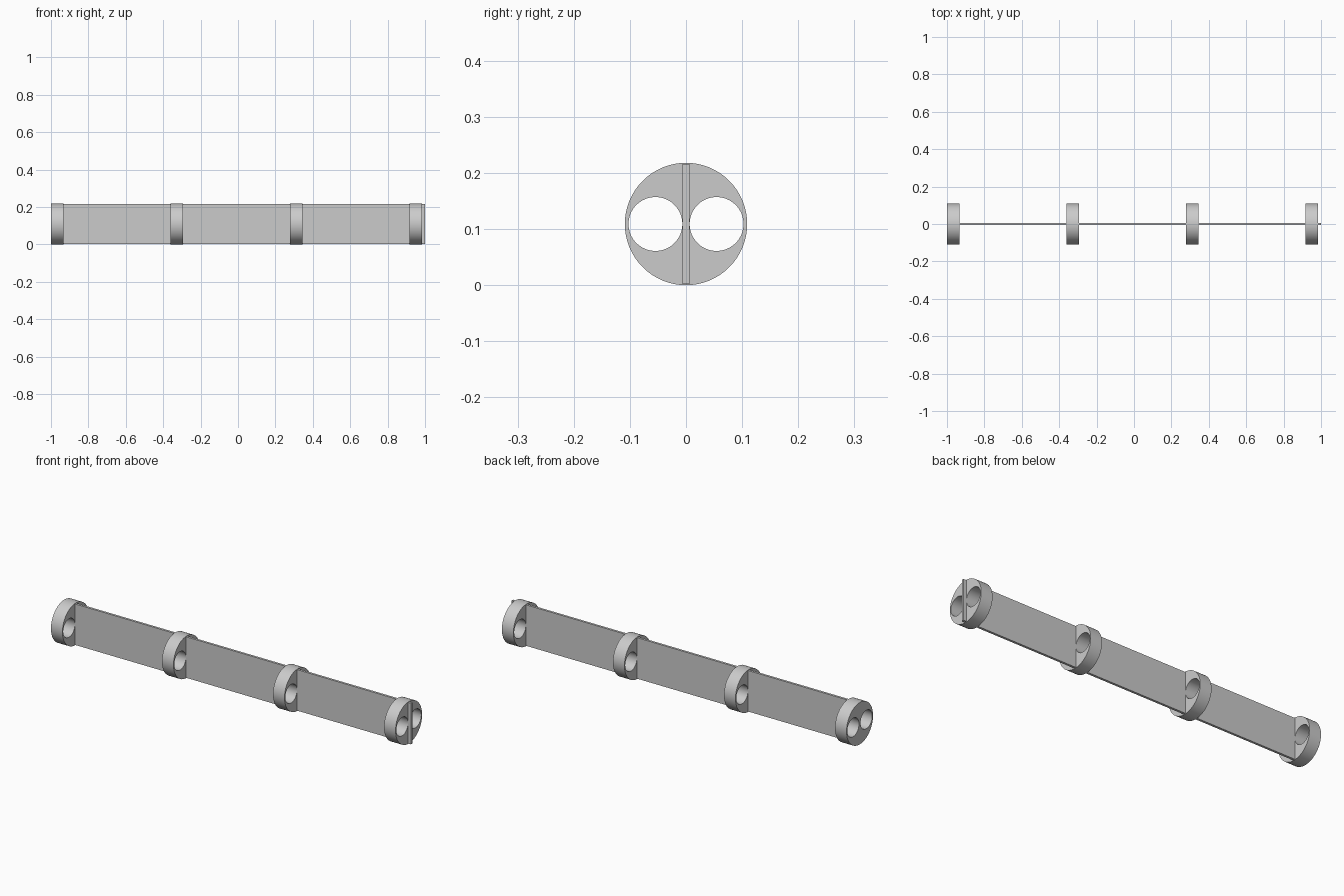
import bpy, bmesh, math
from mathutils import Matrix

cube = bpy.data.objects.get("Cube")
if cube:
    bpy.data.objects.remove(cube)

RADIUS, WIDTH, HOLE_R, HOLE_Y = 0.109, 0.066, 0.048, 0.0545
FIRST_X, SPACING = -1 + WIDTH / 2, 0.639

grey = bpy.data.materials.new("light grey")
grey.use_nodes = True
grey.diffuse_color = (0.6, 0.6, 0.6, 1)
grey.node_tree.nodes["Principled BSDF"].inputs["Base Color"].default_value = (0.6, 0.6, 0.6, 1)


def add_circle(curve, cx, radius, sides):
    spline = curve.splines.new("POLY")
    spline.points.add(sides - 1)
    spline.use_cyclic_u = True
    for i, p in enumerate(spline.points):
        a = math.tau * i / sides
        p.co = (cx + radius * math.cos(a), radius * math.sin(a), 0, 1)


def add_object(name, mesh, location):
    obj = bpy.data.objects.new(name, mesh)
    obj.location = location
    bpy.context.collection.objects.link(obj)
    return obj


# Disc profile with two round holes, extruded along its axis
profile = bpy.data.curves.new("disc_profile", "CURVE")
profile.dimensions = "2D"
profile.fill_mode = "BOTH"
profile.extrude = WIDTH / 2
add_circle(profile, 0, RADIUS, 96)
for side in (-1, 1):
    add_circle(profile, side * HOLE_Y, HOLE_R, 64)
helper = add_object("disc_profile", profile, (0, 0, 0))
bpy.context.view_layer.update()
evaluated = helper.evaluated_get(bpy.context.evaluated_depsgraph_get())
disc_mesh = bpy.data.meshes.new_from_object(evaluated)
bpy.data.objects.remove(helper)

# Weld, turn the axis along x, smooth the round walls and keep the rims sharp
bm = bmesh.new()
bm.from_mesh(disc_mesh)
bmesh.ops.remove_doubles(bm, verts=bm.verts, dist=0.0001)
bm.transform(Matrix(((0, 0, 1, 0), (1, 0, 0, 0), (0, 1, 0, 0), (0, 0, 0, 1))))
bmesh.ops.recalc_face_normals(bm, faces=bm.faces)
for f in bm.faces:
    f.smooth = True
for e in bm.edges:
    e.smooth = e.calc_face_angle(0) < math.radians(30)
bm.to_mesh(disc_mesh)
bm.free()
disc_mesh.materials.clear()
disc_mesh.materials.append(grey)

# Four evenly spaced discs
for i in range(4):
    add_object(f"spacer_disc_{i + 1}", disc_mesh, (FIRST_X + i * SPACING, 0, RADIUS))

# Long thin divider plate, poking out past the last disc
start, end = -0.985, 1.0
plate_mesh = bpy.data.meshes.new("divider_plate")
bm = bmesh.new()
bmesh.ops.create_cube(bm, size=1)
bmesh.ops.scale(bm, vec=(end - start, 0.012, 0.213), verts=bm.verts)
bm.to_mesh(plate_mesh)
bm.free()
plate_mesh.materials.append(grey)
add_object("divider_plate", plate_mesh, ((start + end) / 2, 0, RADIUS))
